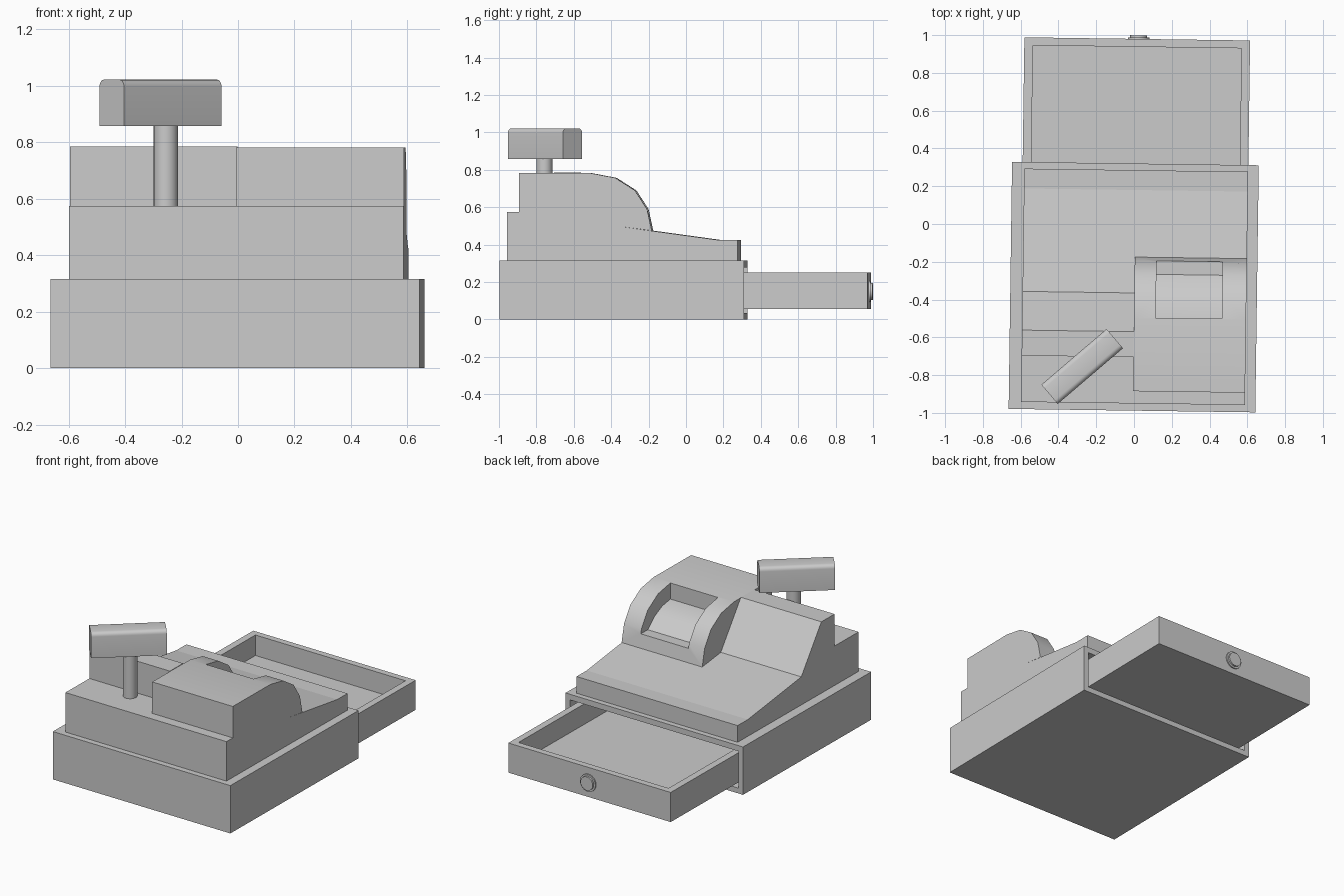
import bpy, bmesh, math
from mathutils import Matrix

if "Cube" in bpy.data.objects:
    bpy.data.objects.remove(bpy.data.objects["Cube"])

parts = []


def finish(bm, name, smooth=None):
    bmesh.ops.recalc_face_normals(bm, faces=bm.faces)
    me = bpy.data.meshes.new(name)
    bm.to_mesh(me)
    bm.free()
    ob = bpy.data.objects.new(name, me)
    bpy.context.collection.objects.link(ob)
    parts.append(ob)
    if smooth:
        select(ob)
        bpy.ops.object.shade_smooth_by_angle(angle=math.radians(smooth))
    return ob


def select(ob):
    bpy.ops.object.select_all(action='DESELECT')
    ob.select_set(True)
    bpy.context.view_layer.objects.active = ob


def prism(name, profile, x0, x1, smooth=None):
    """Extrude a (y, z) outline along x."""
    bm = bmesh.new()
    f = bm.faces.new([bm.verts.new((x0, y, z)) for y, z in profile])
    r = bmesh.ops.extrude_face_region(bm, geom=[f])
    vs = [v for v in r['geom'] if isinstance(v, bmesh.types.BMVert)]
    bmesh.ops.translate(bm, verts=vs, vec=(x1 - x0, 0, 0))
    return finish(bm, name, smooth)


def box(name, x0, x1, y0, y1, z0, z1):
    return prism(name, [(y0, z0), (y1, z0), (y1, z1), (y0, z1)], x0, x1)


def cylinder(name, r, depth, matrix, segs=24):
    bm = bmesh.new()
    bmesh.ops.create_cone(bm, cap_ends=True, segments=segs, radius1=r,
                          radius2=r, depth=depth, matrix=matrix)
    return finish(bm, name, 40)


def cut(ob, cutter):
    cutter.hide_render = True
    m = ob.modifiers.new("cut", 'BOOLEAN')
    m.operation, m.solver, m.object = 'DIFFERENCE', 'EXACT', cutter
    select(ob)
    while ob.modifiers[0] != m:
        bpy.ops.object.modifier_apply(modifier=ob.modifiers[0].name)
    bpy.ops.object.modifier_apply(modifier=m.name)
    parts.remove(cutter)
    bpy.data.objects.remove(cutter)


# Base housing with drawer opening
base = box("base_housing", -0.65, 0.656, -0.988, 0.32, 0, 0.315)
cut(base, box("drawer_opening", -0.617, 0.623, -0.6, 0.4, 0.035, 0.278))

# Open cash drawer
drawer = box("cash_drawer", -0.594, 0.601, -0.3, 0.98, 0.055, 0.25)
cut(drawer, box("drawer_hollow", -0.548, 0.556, -0.255, 0.938, 0.115, 0.4))

# Drawer lock
for name, r, y in (("lock_ring", 0.057, 0.988), ("lock_button", 0.045, 0.999)):
    cylinder(name, r, 0.03, Matrix.Translation((0.011, y - 0.015, 0.15))
             @ Matrix.Rotation(math.pi / 2, 4, 'X'))

# Lower body with sloping keyboard deck
XL, XM, XR = -0.585, 0.007, 0.600
prism("lower_body", [(-0.95, 0.315), (0.285, 0.315), (0.285, 0.425), (0.18, 0.425),
                     (-0.365, 0.50), (-0.6, 0.575), (-0.95, 0.575)], XL, XR)

# Left hump with slanted screen face
prism("screen_hump", [(-0.705, 0.575), (-0.6, 0.575), (-0.365, 0.50),
                      (-0.57, 0.785), (-0.705, 0.785)], XL, XM)

# Right rounded hump with a printer recess
hump = prism("printer_hump", [(-0.885, 0.575), (-0.6, 0.575), (-0.365, 0.50),
                              (-0.175, 0.475), (-0.2, 0.59), (-0.265, 0.69),
                              (-0.37, 0.757), (-0.5, 0.782), (-0.885, 0.782)], XM, XR)
cut(hump, prism("printer_recess", [(-0.495, 0.675), (-0.41, 0.66), (-0.33, 0.62),
                                   (-0.265, 0.56), (-0.1, 0.56), (-0.1, 0.9),
                                   (-0.495, 0.9)], 0.122, 0.472))
select(hump)
bpy.ops.object.shade_smooth_by_angle(angle=math.radians(40))

# Customer display pole
cylinder("display_pole", 0.043, 0.32, Matrix.Translation((-0.245, -0.761, 0.72)))

# Customer display head, rounded along its long top edges
w, r = 0.067, 0.025
arc = [(w - r + r * math.cos(a), 1.022 - r + r * math.sin(a))
       for a in (i * math.pi / 8 for i in range(5))]
outline = [(-w, 0.857), (w, 0.857)] + arc + [(-y, z) for y, z in reversed(arc)]
head = prism("display_head", outline, -0.227, 0.227, 40)
head.data.transform(Matrix.Translation((-0.264, -0.758, 0))
                    @ Matrix.Rotation(math.radians(41.3), 4, 'Z'))

# Slight turn of the whole machine
for ob in parts:
    ob.data.transform(Matrix.Rotation(math.radians(-0.8), 4, 'Z'))
